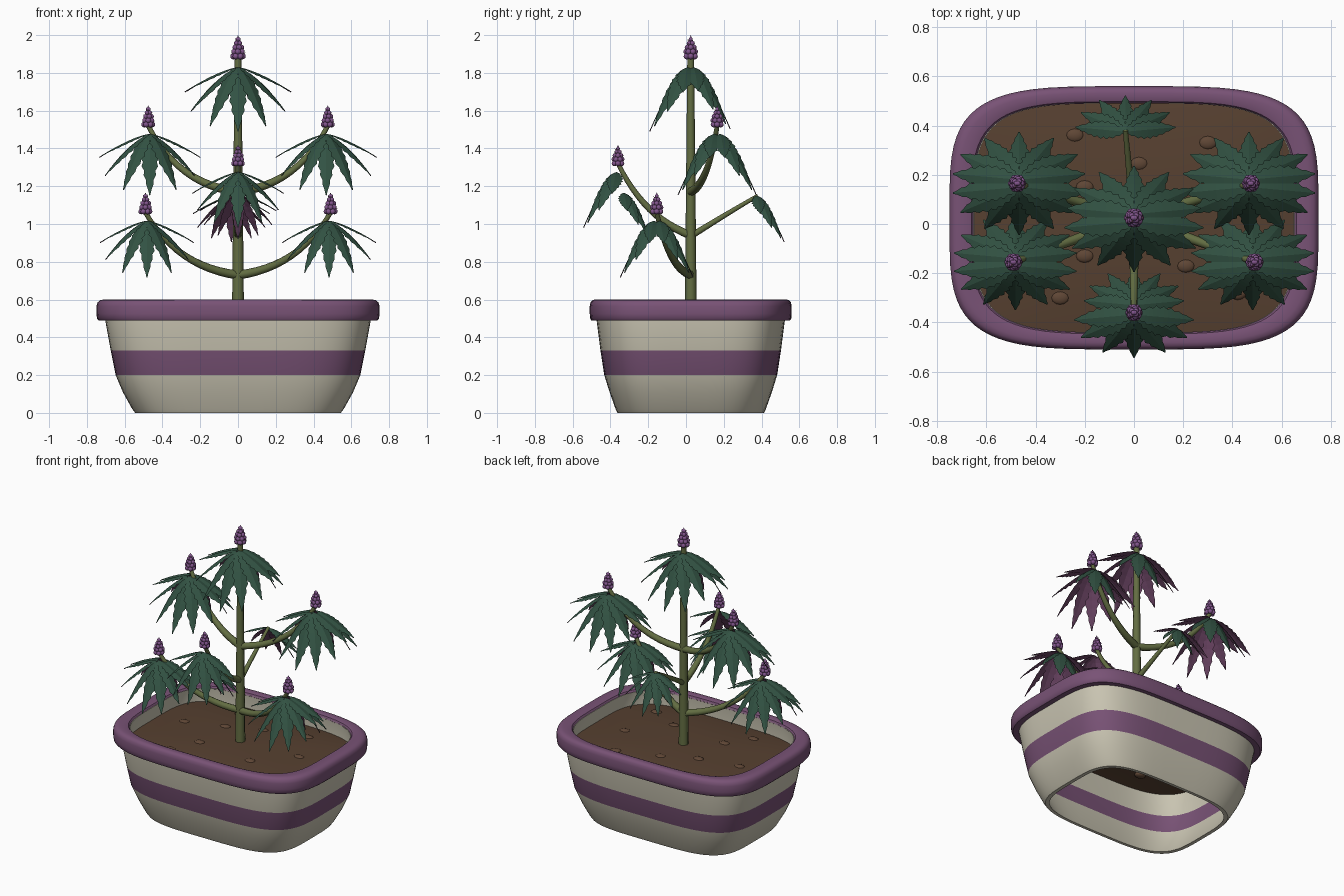
import bpy, bmesh, math
from mathutils import Vector, Matrix

if "Cube" in bpy.data.objects:
    bpy.data.objects.remove(bpy.data.objects["Cube"])

CY = 0.025          # depth centre of pot and stem
UP = Vector((0, 0, 1))


def material(name, rgb):
    m = bpy.data.materials.new(name)
    m.diffuse_color = (*rgb, 1)
    m.use_nodes = True
    m.node_tree.nodes["Principled BSDF"].inputs["Base Color"].default_value = m.diffuse_color
    return m


CREAM = material("cream", (0.58, 0.55, 0.44))
PURPLE = material("pot_purple", (0.19, 0.085, 0.18))
SOIL = material("soil_brown", (0.095, 0.052, 0.030))
PEBBLE = material("pebble_brown", (0.115, 0.062, 0.036))
GREEN = material("leaf_green", (0.032, 0.085, 0.056))
UNDER = material("leaf_underside_purple", (0.15, 0.06, 0.13))
STEM = material("stem_green", (0.125, 0.155, 0.055))
BUD = material("flower_purple", (0.22, 0.09, 0.26))
HAIR = material("flower_hair", (0.45, 0.20, 0.15))


def finish(name, bm, mats, smooth=40):
    me = bpy.data.meshes.new(name)
    bm.to_mesh(me)
    bm.free()
    for m in mats:
        me.materials.append(m)
    ob = bpy.data.objects.new(name, me)
    bpy.context.collection.objects.link(ob)
    select(ob)
    if smooth:
        bpy.ops.object.shade_smooth_by_angle(angle=math.radians(smooth))
    return ob


def select(ob):
    bpy.ops.object.select_all(action='DESELECT')
    ob.select_set(True)
    bpy.context.view_layer.objects.active = ob


def loft(name, rings, mats, closed=True, rule=None, n=72):
    """Skin through rounded-rectangle rings (half width, half depth, height)."""
    bm = bmesh.new()
    loops = []
    for a, b, z in rings:
        loop = []
        for i in range(n):
            t = 2 * math.pi * (i + 0.5) / n
            c, s = math.cos(t), math.sin(t)
            x = a * math.copysign(abs(c) ** 0.5, c)
            y = b * math.copysign(abs(s) ** 0.5, s)
            loop.append(bm.verts.new((x, CY + y, z)))
        loops.append(loop)
    pairs = list(zip(loops, loops[1:])) + ([(loops[-1], loops[0])] if closed else [])
    for lo, hi in pairs:
        for i in range(n):
            j = (i + 1) % n
            bm.faces.new((lo[i], lo[j], hi[j], hi[i]))
    if not closed:
        bm.faces.new(loops[-1])
    if closed:
        bmesh.ops.recalc_face_normals(bm, faces=bm.faces)
    if rule:
        for f in bm.faces:
            f.material_index = rule(f.calc_center_median().z)
    return finish(name, bm, mats)


# Pot: open-bottomed wall with a painted band
outer = [(0.545, 0.388, 0.0), (0.560, 0.398, 0.02), (0.610, 0.430, 0.11),
         (0.648, 0.458, 0.20), (0.674, 0.478, 0.33), (0.705, 0.500, 0.50)]
inner = [(a - 0.024, b - 0.020, z) for a, b, z in outer[:-1]]
wall = outer + [(0.70, 0.50, 0.57), (0.648, 0.466, 0.585), (0.660, 0.472, 0.50)] + inner[::-1]
loft("pot_wall", wall, [CREAM, PURPLE], rule=lambda z: int(0.20 < z < 0.33))

# Rolled rim, given as inset from the outer edge and height
rim = [(0.070, 0.49), (0.012, 0.49), (0.003, 0.50), (0.0, 0.525), (0.0, 0.565),
       (0.006, 0.585), (0.020, 0.597), (0.040, 0.60), (0.070, 0.60),
       (0.090, 0.595), (0.100, 0.580), (0.070, 0.56)]
loft("pot_rim", [(0.75 - o, 0.535 - 0.70 * o, z) for o, z in rim], [PURPLE])

# Soil, slightly domed
loft("soil", [(0.662, 0.474, 0.49), (0.50, 0.36, 0.508), (0.25, 0.18, 0.518),
              (0.04, 0.03, 0.52)], [SOIL], closed=False)

# Pebbles on the soil
bm = bmesh.new()
for x, y in [(-0.24, 0.36), (0.02, 0.245), (0.21, -0.17), (-0.20, -0.13), (0.42, 0.06),
             (-0.46, 0.08), (0.30, 0.33), (-0.30, -0.30), (0.42, -0.28), (-0.20, 0.15)]:
    z = 0.520 - 0.025 * max(abs(x) / 0.66, abs(y - CY) / 0.47)
    bmesh.ops.create_uvsphere(bm, u_segments=12, v_segments=8, radius=1,
                              matrix=Matrix.Translation((x, y, z)) @ Matrix.Diagonal((0.038, 0.029, 0.016, 1)))
finish("pebbles", bm, [PEBBLE], 60)


def tube(name, points, r0, r1):
    """Tapered tube along a quadratic curve through start, control, end."""
    p, q, r = (Vector(v) for v in points)
    cu = bpy.data.curves.new(name, 'CURVE')
    cu.dimensions = '3D'
    cu.bevel_depth = 1
    cu.bevel_resolution = 2
    cu.use_fill_caps = True
    sp = cu.splines.new('POLY')
    n = 12
    sp.points.add(n)
    for i in range(n + 1):
        t = i / n
        v = p * (1 - t) ** 2 + q * 2 * t * (1 - t) + r * t * t
        sp.points[i].co = (*v, 1)
        sp.points[i].radius = r0 + (r1 - r0) * t
    cu.materials.append(STEM)
    ob = bpy.data.objects.new(name, cu)
    bpy.context.collection.objects.link(ob)
    select(ob)
    bpy.ops.object.convert(target='MESH')
    bpy.ops.object.shade_smooth_by_angle(angle=math.radians(50))


def leaf(name, origin, facing, scale):
    """Drooping palmate leaf: seven serrated leaflets, green above and purple below."""
    bm = bmesh.new()
    origin = Vector(origin)
    rows = 16
    for deg in (-82, -56, -28, 0, 28, 56, 82):
        a = math.radians(deg)
        length = scale * (0.28 + 0.04 * math.cos(a))
        drop = scale * (0.245 * math.cos(a) + 0.095)
        flat = Vector((math.sin(a), facing * math.cos(a) * 0.64, 0)) * length
        across = flat.cross(UP).normalized()
        prev = None
        for k in range(rows + 1):
            s = k / rows
            mid = origin + flat * s - UP * drop * s ** 1.4
            tangent = flat - UP * drop * 1.4 * s ** 0.4
            normal = across.cross(tangent).normalized()
            tooth = 1.0 if k % 2 == 0 else 0.76
            w = scale * (0.003 + 0.050 * math.sin(math.pi * s ** 0.85) * tooth)
            edge = mid - normal * w * 0.22
            row = [bm.verts.new(v) for v in (mid, mid - normal * 0.005,
                                             edge - across * w, edge + across * w)]
            if prev:
                t0, b0, l0, r0 = prev
                t1, b1, l1, r1 = row
                for quad, mi in (((l0, t0, t1, l1), 0), ((t0, r0, r1, t1), 0),
                                 ((b0, l0, l1, b1), 1), ((r0, b0, b1, r1), 1)):
                    f = bm.faces.new(quad)
                    f.material_index = mi
                    f.normal_update()
                    if (f.normal.dot(normal) > 0) != (mi == 0):
                        f.normal_flip()
            prev = row
    finish(name, bm, [GREEN, UNDER], 0)


def flower(name, base, height):
    """Cone-shaped cluster of round buds with fine hairs."""
    bm = bmesh.new()
    base = Vector(base)
    k = height / 0.13
    for level, (z, ring, size, count) in enumerate([
            (0.018, 0.024, 0.017, 6), (0.042, 0.023, 0.016, 6), (0.065, 0.018, 0.015, 5),
            (0.087, 0.012, 0.013, 4), (0.107, 0.004, 0.011, 2)]):
        for i in range(count):
            t = 2 * math.pi * (i + 0.5 * (level % 2)) / count
            d = Vector((math.cos(t), math.sin(t), 0))
            c = base + (d * ring + UP * z) * k
            bmesh.ops.create_icosphere(bm, subdivisions=2, radius=size * k,
                                       matrix=Matrix.Translation(c))
    bmesh.ops.create_cone(bm, segments=8, radius1=0.012 * k, radius2=0, depth=0.03 * k,
                          matrix=Matrix.Translation(base + UP * 0.115 * k))
    body = len(bm.faces)
    for i in range(8):
        t = i * 2.4
        d = Vector((math.cos(t), math.sin(t), 0.7)).normalized()
        c = base + (Vector((d.x, d.y, 0)) * (0.036 - 0.0028 * i) + UP * (0.03 + 0.01 * i)) * k
        rot = d.to_track_quat('Z', 'Y').to_matrix().to_4x4()
        bmesh.ops.create_cone(bm, segments=4, radius1=0.0022, radius2=0.0005, depth=0.024 * k,
                              matrix=Matrix.Translation(c) @ rot)
    for i, f in enumerate(bm.faces):
        f.material_index = int(i >= body)
    finish(name, bm, [BUD, HAIR], 50)


# Main stem with its crown
tube("main_stem", [(0, CY, 0.48), (0, CY, 1.2), (0, CY, 1.88)], 0.032, 0.018)
flower("top_flower", (0, CY, 1.87), 0.13)
leaf("top_leaf_front", (0, CY - 0.015, 1.83), -1, 1.0)
leaf("top_leaf_back", (0, CY + 0.015, 1.83), 1, 0.96)

# Mirrored side branches, upper and lower
for side, label in ((-1, "left"), (1, "right")):
    for tier, start, x, y, z, size in (("upper", 1.17, 0.475, 0.165, 1.51, 0.95),
                                       ("lower", 0.73, 0.490, -0.155, 1.05, 0.88)):
        name = f"{tier}_{label}"
        tube(name + "_branch", [(0, CY, start), (side * 0.32, CY + (y - CY) * 0.65, start + 0.04),
                                (side * x, y, z + 0.01)], 0.024, 0.013)
        flower(name + "_flower", (side * x, y, z), 0.118)
        for f, end in ((-1, "front"), (1, "back")):
            leaf(f"{name}_leaf_{end}", (side * (x - 0.008), y + f * 0.015, z - 0.033), f, size)

# Front branch with flower
tube("front_branch", [(0, CY, 0.94), (0, -0.22, 1.03), (0, -0.36, 1.32)], 0.022, 0.012)
flower("front_flower", (0, -0.36, 1.305), 0.115)
leaf("front_leaf_outer", (0, -0.368, 1.275), -1, 0.86)
leaf("front_leaf_inner", (0, -0.330, 1.165), 1, 0.72)

# Back leaf on a straight stalk
tube("back_stalk", [(0, CY, 0.935), (-0.018, 0.20, 1.045), (-0.035, 0.38, 1.15)], 0.017, 0.010)
leaf("back_leaf", (-0.035, 0.375, 1.15), 1, 0.72)
